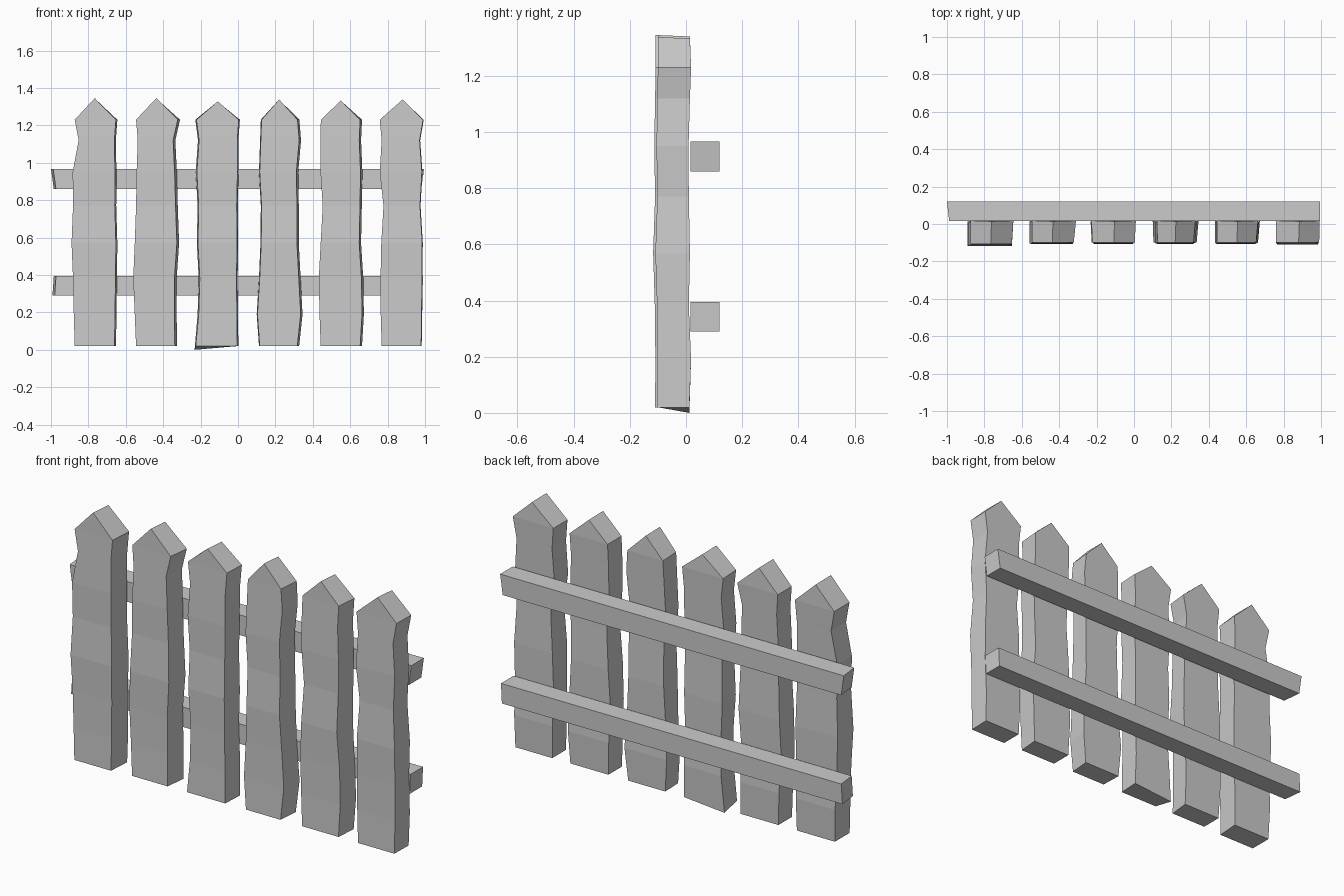
import bpy, bmesh

# Heights of the cross-sections shared by all pickets, and their wavy depth
LEVELS = [0.02, 0.19, 0.38, 0.57, 0.77, 0.95, 1.12, 1.23]
FRONT = [-0.100, -0.099, -0.101, -0.107, -0.100, -0.103, -0.100, -0.098]
BACK = [0.012, 0.018, 0.010, 0.014, 0.010, 0.009, 0.014, 0.018]


def make_object(name, bm):
    bmesh.ops.recalc_face_normals(bm, faces=bm.faces)
    mesh = bpy.data.meshes.new(name)
    bm.to_mesh(mesh)
    bm.free()
    obj = bpy.data.objects.new(name, mesh)
    bpy.context.collection.objects.link(obj)
    return obj


def picket(index, lefts, rights, peak, inset, dy, drop):
    """Warped board: stacked four-corner rings closed by a gable ridge."""
    bm = bmesh.new()
    rings = []
    for i, z in enumerate(LEVELS):
        l, r = lefts[i], rights[i]
        f, b = FRONT[i] + dy, BACK[i]
        low = drop if i == 0 else 0
        rings.append([bm.verts.new(c) for c in (
            (l + inset[0], f, z), (r - inset[1], f, z),
            (r, b, z), (l, b, z - low))])
    for lo, hi in zip(rings, rings[1:]):
        for k in range(4):
            n = (k + 1) % 4
            bm.faces.new((lo[k], lo[n], hi[n], hi[k]))
    bm.faces.new(rings[0][::-1])
    # Gable point
    a, b, c, d = rings[-1]
    pf = bm.verts.new((peak[0], -0.098 + dy, peak[1]))
    pb = bm.verts.new((peak[0] + 0.004, 0.014, peak[1] - 0.005))
    bm.faces.new((a, b, pf))
    bm.faces.new((c, d, pb))
    bm.faces.new((b, c, pb, pf))
    bm.faces.new((d, a, pf, pb))
    make_object(f"picket_{index}", bm)


def rail(name, z0, z1, ends_low, ends_high):
    """Back rail with slanted saw cuts; ends are (left, right) x at each edge."""
    bm = bmesh.new()
    y0, y1 = 0.016, 0.12
    loops = []
    for s in (0, 1):
        cut = 0.012 if s == 0 else 0.0
        loops.append([bm.verts.new(c) for c in (
            (ends_low[s] + cut, y0, z0), (ends_low[s], y1, z0),
            (ends_high[s], y1, z1), (ends_high[s] + cut, y0, z1))])
    for k in range(4):
        n = (k + 1) % 4
        bm.faces.new((loops[0][k], loops[0][n], loops[1][n], loops[1][k]))
    bm.faces.new(loops[0])
    bm.faces.new(loops[1][::-1])
    make_object(name, bm)


# Pickets: left edge, right edge, peak, front inset, front shift, bottom drop
picket(1, [-.873, -.878, -.882, -.890, -.882, -.884, -.852, -.873],
       [-.652, -.650, -.647, -.645, -.651, -.650, -.653, -.645],
       (-.766, 1.345), (0, .008), -.010, 0)
picket(2, [-.545, -.552, -.560, -.552, -.545, -.542, -.536, -.545],
       [-.326, -.328, -.328, -.315, -.322, -.327, -.335, -.310],
       (-.437, 1.345), (0, .012), 0, 0)
picket(3, [-.232, -.216, -.210, -.220, -.216, -.226, -.214, -.228],
       [.002, .000, -.002, .001, -.001, .003, .002, .010],
       (-.108, 1.328), (.006, .006), 0, .02)
picket(4, [.112, .100, .112, .120, .122, .112, .118, .122],
       [.327, .345, .335, .325, .325, .322, .337, .328],
       (.220, 1.338), (.004, .010), 0, 0)
picket(5, [.442, .436, .432, .442, .453, .441, .440, .443],
       [.663, .673, .670, .658, .662, .665, .658, .663],
       (.550, 1.333), (0, .010), 0, 0)
picket(6, [.768, .763, .762, .766, .778, .758, .768, .758],
       [.982, .985, .986, .988, .976, .986, .974, .993],
       (.880, 1.338), (0, .003), -.002, 0)

# Two horizontal rails on the back
rail("lower_rail", 0.29, 0.394, (-0.992, 0.985), (-0.985, 0.99))
rail("upper_rail", 0.86, 0.966, (-0.985, 0.98), (-1.0, 0.995))
